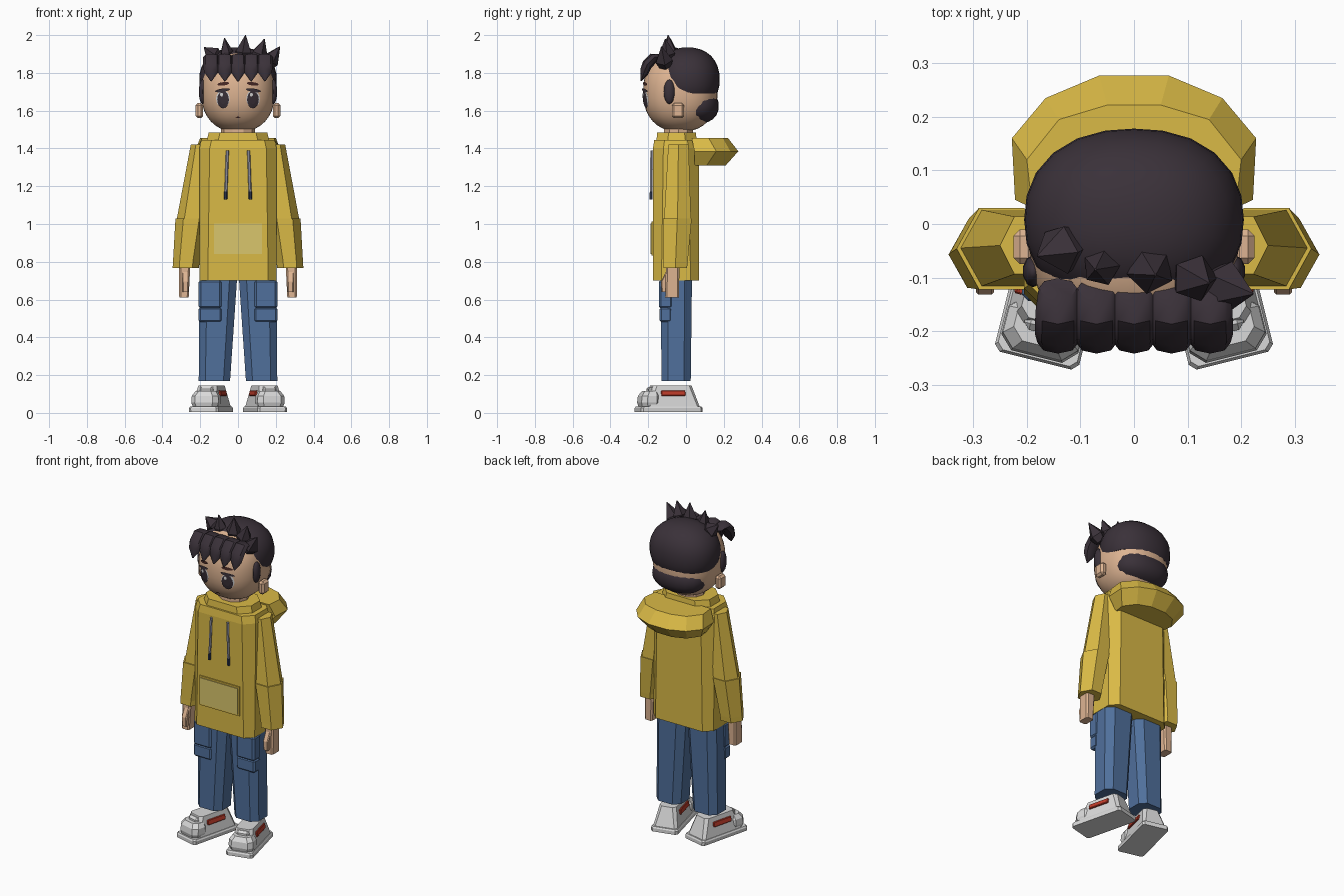
import bpy, bmesh, math
from mathutils import Vector, Matrix

if "Cube" in bpy.data.objects:
    bpy.data.objects.remove(bpy.data.objects["Cube"])

def mat(name, r, g, b):
    m = bpy.data.materials.new(name)
    lin = [((c / 255 + 0.055) / 1.055) ** 2.4 for c in (r, g, b)]
    m.diffuse_color = (*lin, 1)
    m.use_nodes = True
    m.node_tree.nodes["Principled BSDF"].inputs["Base Color"].default_value = m.diffuse_color
    return m

YELLOW = mat("hoodie_yellow", 218, 186, 70)
PALE = mat("pocket_pale_yellow", 218, 198, 108)
JEANS = mat("denim_blue", 80, 112, 156)
HAIR = mat("hair_dark", 58, 49, 57)
SKIN = mat("skin", 222, 180, 146)
SHOE = mat("shoe_white", 218, 218, 218)
RED = mat("stripe_red", 192, 60, 42)
SILVER = mat("string_silver", 168, 170, 186)
NAVY = mat("tip_navy", 50, 62, 90)
BROW = mat("brow_brown", 70, 40, 36)

def finish(name, bm, m, smooth=False, angle=40):
    bmesh.ops.recalc_face_normals(bm, faces=bm.faces)
    me = bpy.data.meshes.new(name)
    bm.to_mesh(me)
    bm.free()
    me.materials.append(m)
    ob = bpy.data.objects.new(name, me)
    bpy.context.collection.objects.link(ob)
    if smooth:
        bpy.ops.object.select_all(action='DESELECT')
        ob.select_set(True)
        bpy.context.view_layer.objects.active = ob
        bpy.ops.object.shade_smooth_by_angle(angle=math.radians(angle))
    return ob

def loft(name, rings, m, matrix=None, smooth=False):
    """Skin a list of equal-length closed rings and cap both ends."""
    bm = bmesh.new()
    vs = [[bm.verts.new(p) for p in r] for r in rings]
    n = len(vs[0])
    for a, b in zip(vs, vs[1:]):
        for i in range(n):
            bm.faces.new((a[i], a[(i + 1) % n], b[(i + 1) % n], b[i]))
    bm.faces.new(vs[0])
    bm.faces.new(vs[-1])
    if matrix:
        bm.transform(matrix)
    return finish(name, bm, m, smooth)

def oct_ring(cx, cy, z, hx, hy, c):
    """Chamfered rectangle at height z."""
    pts = [(hx, hy - c), (hx - c, hy), (c - hx, hy), (-hx, hy - c),
           (-hx, c - hy), (c - hx, -hy), (hx - c, -hy), (hx, c - hy)]
    return [(cx + x, cy + y, z) for x, y in pts]

def ngon(cx, cy, z, rx, ry, n=6):
    return [(cx + rx * math.cos(2 * math.pi * i / n),
             cy + ry * math.sin(2 * math.pi * i / n), z) for i in range(n)]

def box(name, lo, hi, m, bevel=0.0, matrix=None):
    bm = bmesh.new()
    bmesh.ops.create_cube(bm, size=1)
    lo, hi = Vector(lo), Vector(hi)
    for v in bm.verts:
        v.co = Vector([(lo[i] + hi[i]) / 2 + v.co[i] * (hi[i] - lo[i]) for i in range(3)])
    if bevel:
        bmesh.ops.bevel(bm, geom=bm.edges[:], offset=bevel, segments=1, affect='EDGES')
    if matrix:
        bm.transform(matrix)
    return finish(name, bm, m)

def blob(name, c, r, p, m, u=24, v=16, cut=None):
    """Rounded-box ellipsoid with exponent p, optionally cut flat below."""
    bm = bmesh.new()
    bmesh.ops.create_uvsphere(bm, u_segments=u, v_segments=v, radius=1)
    for w in bm.verts:
        k = sum(abs(x) ** p for x in w.co) ** (-1 / p)
        w.co = Vector([c[i] + r[i] * w.co[i] * k for i in range(3)])
    if cut is not None:
        bmesh.ops.bisect_plane(bm, geom=bm.verts[:] + bm.edges[:] + bm.faces[:],
                               plane_co=(0, 0, cut), plane_no=(0, 0, 1), clear_inner=True)
        bmesh.ops.holes_fill(bm, edges=[e for e in bm.edges if e.is_boundary])
    return finish(name, bm, m, True, 50)

# Head
HC, HR, HP = (0, -0.03, 1.70), (0.195, 0.197, 0.212), 2.3
blob("head", HC, HR, HP, SKIN, 32, 20)
loft("neck", [ngon(0, -0.04, z, 0.09, 0.08, 10) for z in (1.42, 1.53)], SKIN)

def face_patch(name, x, z, rx, rz, lift, m, tilt=0.0):
    """Oval plate that follows the curve of the face."""
    bm = bmesh.new()
    def vert(t, k):
        a, b = rx * k * math.cos(t), rz * k * math.sin(t)
        px = x + a * math.cos(tilt) - b * math.sin(tilt)
        pz = z + a * math.sin(tilt) + b * math.cos(tilt)
        q = 1 - abs(px / HR[0]) ** HP - abs((pz - HC[2]) / HR[2]) ** HP
        return bm.verts.new((px, HC[1] - HR[1] * max(q, 0) ** (1 / HP) - lift, pz))
    n = 16
    rings = [[vert(2 * math.pi * i / n, k) for i in range(n)] for k in (0.5, 1)]
    bm.faces.new(rings[0])
    for i in range(n):
        j = (i + 1) % n
        bm.faces.new((rings[0][i], rings[1][i], rings[1][j], rings[0][j]))
    ob = finish(name, bm, m)
    if ob.data.polygons[0].normal.y > 0:
        ob.data.flip_normals()

# Eyes, brows, mouth
for s in (-1, 1):
    face_patch("eye_white", 0.08 * s, 1.663, 0.036, 0.046, 0.004, SHOE)
    face_patch("iris", 0.079 * s, 1.658, 0.031, 0.046, 0.007, HAIR)
    face_patch("eye_glint", 0.079 * s - 0.008, 1.685, 0.008, 0.010, 0.009, SHOE)
    face_patch("lash", 0.082 * s, 1.708, 0.040, 0.009, 0.008, HAIR, -0.15 * s)
    face_patch("brow", 0.078 * s, 1.742, 0.032, 0.009, 0.006, BROW, -0.12 * s)
    # Ears and sideburns
    box("ear", (0.205 * s - 0.02, -0.075, 1.56), (0.205 * s + 0.02, -0.01, 1.64), SKIN, 0.012)
    blob("sideburn", (0.188 * s, -0.088, 1.70), (0.02, 0.03, 0.065), 2, HAIR, 10, 8)
face_patch("mouth", 0, 1.565, 0.014, 0.003, 0.004, BROW)

# Hair: cap, nape, fringe locks, top spikes
blob("hair_cap", (0, 0.008, 1.765), (0.205, 0.17, 0.17), 2.25, HAIR, 24, 16, cut=1.69)
blob("hair_nape", (0, 0.055, 1.625), (0.168, 0.118, 0.095), 2.3, HAIR, 20, 12)
for x in (-0.142, -0.07, 0.0, 0.07, 0.142):
    path = [(-0.12, 1.885, 0.036), (-0.165, 1.885, 0.042), (-0.205, 1.845, 0.043),
            (-0.222, 1.805, 0.038), (-0.238, 1.757, 0.004)]
    rings = []
    for y, z, r in path:
        rings.append([(x + r * math.cos(a), y + 0.65 * r * math.sin(a) * -0.8,
                       z + 0.65 * r * math.sin(a) * 0.6)
                      for a in [math.pi * i / 4 for i in range(8)]])
    loft("fringe_lock", rings, HAIR, None, True)
spikes = [((-0.13, -0.045, 1.89), (-0.18, -0.06, 1.935), 0.048),
          ((-0.06, -0.08, 1.90), (-0.072, -0.085, 1.985), 0.036),
          ((0.03, -0.085, 1.90), (0.04, -0.095, 2.0), 0.045),
          ((0.11, -0.10, 1.895), (0.14, -0.11, 1.98), 0.045),
          ((0.165, -0.115, 1.86), (0.222, -0.13, 1.94), 0.048)]
for base, tip, r in spikes:
    base, tip = Vector(base), Vector(tip)
    d = tip - base
    rot = d.to_track_quat('Z', 'Y').to_matrix().to_4x4()
    loft("hair_spike", [ngon(0, 0, -0.03, r * 0.7, r * 0.7, 5), ngon(0, 0, 0.01, r, r, 5),
                        ngon(0, 0, d.length, 0.002, 0.002, 5)], HAIR,
         Matrix.Translation(base) @ rot)

# Hoodie body, collar, hood
TY = -0.053
loft("hoodie_body", [oct_ring(0, TY, 0.70, 0.205, 0.122, 0.045),
                     oct_ring(0, TY, 1.40, 0.205, 0.122, 0.055),
                     oct_ring(0, TY, 1.445, 0.195, 0.115, 0.055)], YELLOW)
loft("collar", [oct_ring(0, -0.05, 1.43, 0.168, 0.108, 0.06),
                oct_ring(0, -0.05, 1.485, 0.155, 0.102, 0.06)], YELLOW)

def hood_ring(z, pts):
    return [(x, y, z) for x, y in pts] + [(-x, y, z) for x, y in reversed(pts)]

TOP = [(0.19, 0.03), (0.20, 0.12), (0.14, 0.195), (0.05, 0.222)]
MID = [(0.222, 0.045), (0.228, 0.16), (0.165, 0.235), (0.065, 0.277)]
LOW = [(0.17, 0.045), (0.18, 0.11), (0.13, 0.18), (0.05, 0.21)]
loft("hood", [hood_ring(1.31, LOW), hood_ring(1.385, MID), hood_ring(1.455, TOP)], YELLOW)

# Front pocket
box("pocket_border", (-0.137, -0.182, 0.832), (0.137, -0.173, 1.012), YELLOW)
box("pocket", (-0.127, -0.187, 0.842), (0.127, -0.178, 1.002), PALE)

for s in (-1, 1):
    # Drawstrings
    loft("drawstring", [ngon(0.064 * s, -0.184, 1.17, 0.008, 0.008),
                        ngon(0.056 * s, -0.182, 1.39, 0.008, 0.008)], SILVER)
    loft("drawstring_tip", [ngon(0.066 * s, -0.185, 1.13, 0.009, 0.009),
                            ngon(0.064 * s, -0.184, 1.172, 0.009, 0.009)], NAVY)
    # Sleeves
    loft("upper_sleeve", [ngon(0.247 * s, -0.045, 1.01, 0.080, 0.083),
                          ngon(0.196 * s, -0.04, 1.42, 0.054, 0.062)], YELLOW)
    loft("lower_sleeve", [ngon(0.276 * s, -0.057, 0.768, 0.070, 0.072),
                          ngon(0.274 * s, -0.055, 0.80, 0.070, 0.074),
                          ngon(0.247 * s, -0.046, 1.03, 0.084, 0.088)], YELLOW)
    # Hand and thumb
    loft("hand", [oct_ring(0.286 * s, -0.074, 0.612, 0.025, 0.036, 0.008),
                  oct_ring(0.282 * s, -0.07, 0.79, 0.03, 0.036, 0.01)], SKIN)
    loft("thumb", [oct_ring(0.278 * s, -0.117, 0.64, 0.015, 0.013, 0.005),
                   oct_ring(0.278 * s, -0.117, 0.695, 0.017, 0.015, 0.005),
                   oct_ring(0.278 * s, -0.085, 0.76, 0.017, 0.015, 0.005)], SKIN)
    # Trouser leg and side pocket with flap
    loft("trouser_leg", [oct_ring(0.125 * s, -0.052, 0.17, 0.083, 0.077, 0.035),
                         oct_ring(0.103 * s, -0.052, 0.74, 0.100, 0.084, 0.04)], JEANS)
    xs = sorted((0.085 * s, 0.209 * s))
    box("leg_pocket", (xs[0], -0.14, 0.48), (xs[1], -0.075, 0.56), JEANS, 0.01)
    box("leg_pocket_flap", (xs[0], -0.144, 0.552), (xs[1], -0.07, 0.705), JEANS, 0.012)

    # Shoe in local space, toe toward -y, then turned outward
    M = Matrix.Translation((0.143 * s, -0.092, 0)) @ Matrix.Rotation(s * math.radians(14), 4, 'Z')
    loft("sole", [oct_ring(0, 0, 0.005, 0.080, 0.168, 0.012),
                  oct_ring(0, 0, 0.025, 0.081, 0.168, 0.012),
                  oct_ring(0, 0, 0.034, 0.076, 0.163, 0.012)], SHOE, M)
    loft("shoe_upper", [oct_ring(0, 0.010, 0.03, 0.073, 0.146, 0.015),
                        oct_ring(0, 0.012, 0.145, 0.05, 0.105, 0.018)], SHOE, M)
    loft("toe_cap", [oct_ring(0, -0.108, 0.03, 0.066, 0.045, 0.025),
                     oct_ring(0, -0.108, 0.055, 0.074, 0.052, 0.025),
                     oct_ring(0, -0.106, 0.09, 0.072, 0.05, 0.025),
                     oct_ring(0, -0.098, 0.115, 0.055, 0.04, 0.022)], SHOE, M)
    box("shoe_tongue", (-0.038, -0.115, 0.09), (0.038, -0.06, 0.138), SHOE, 0.012, M)
    for k in (-1, 1):
        lean = M @ Matrix.Translation((0.0605 * k, 0.01, 0.104)) @ Matrix.Rotation(-0.2 * k, 4, 'Y')
        box("shoe_stripe", (-0.007, -0.065, -0.015), (0.007, 0.065, 0.015), RED, 0.003, lean)
